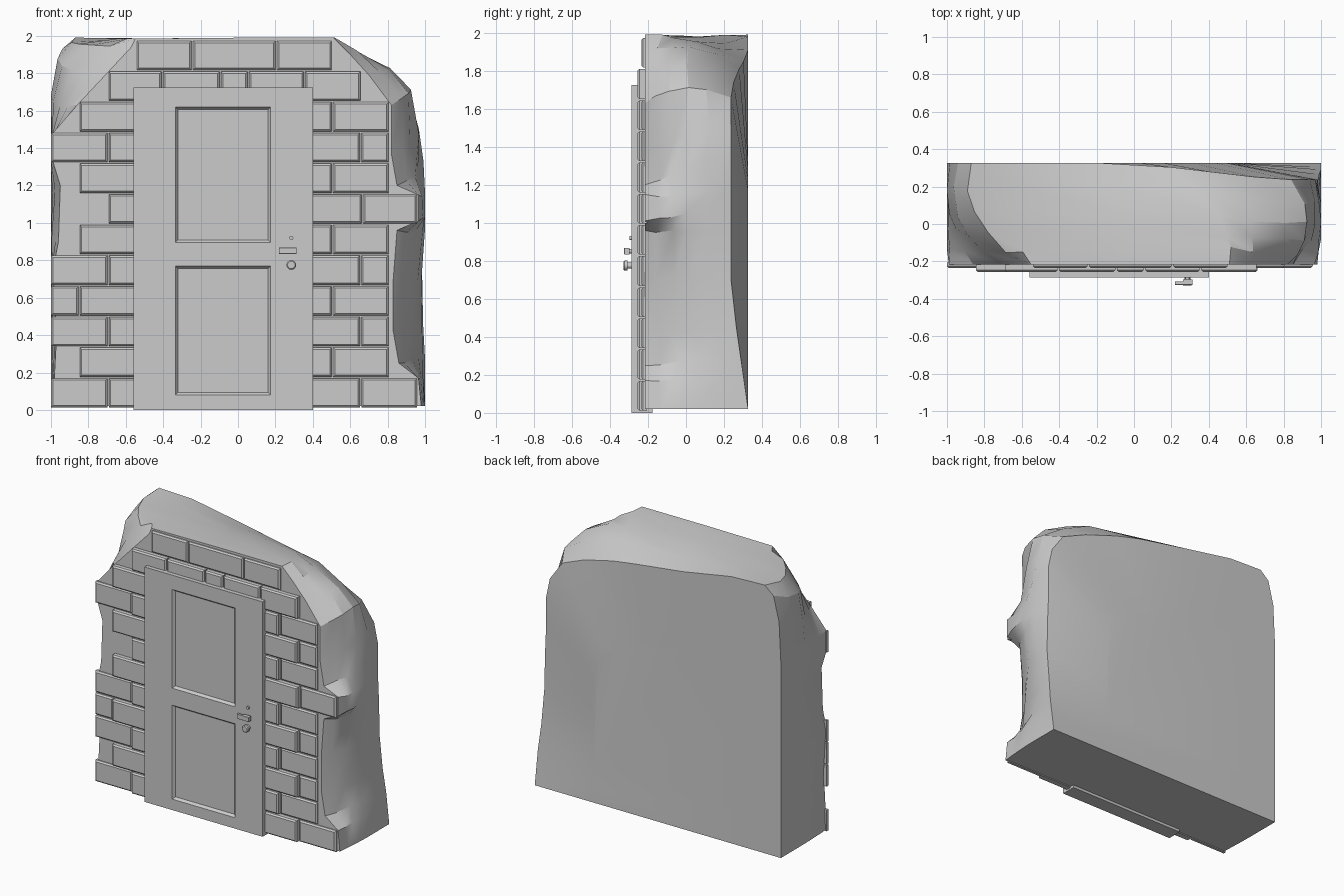
import bpy, bmesh, random
from math import pi, sin
from mathutils import Matrix, Vector

if "Cube" in bpy.data.objects:
    bpy.data.objects.remove(bpy.data.objects["Cube"])

random.seed(4)


def finish(name, bm, smooth=None):
    bmesh.ops.recalc_face_normals(bm, faces=bm.faces)
    me = bpy.data.meshes.new(name)
    bm.to_mesh(me)
    bm.free()
    ob = bpy.data.objects.new(name, me)
    bpy.context.collection.objects.link(ob)
    if smooth:
        bpy.context.view_layer.objects.active = ob
        ob.select_set(True)
        bpy.ops.object.shade_smooth_by_angle(angle=smooth)
        ob.select_set(False)
    return ob


def skin(bm, rings):
    """Join equal rings of vertices and cap both ends."""
    n = len(rings[0])
    for a, b in zip(rings, rings[1:]):
        for i in range(n):
            j = (i + 1) % n
            bm.faces.new((a[i], a[j], b[j], b[i]))
    bm.faces.new(rings[0])
    bm.faces.new(rings[-1])


def block(bm, x0, x1, y0, y1, z0, z1, edge):
    """Box whose front (y0) edges are chamfered by edge."""
    skin(bm, [[bm.verts.new((x, y, z)) for x, z in
               ((x0 + e, z0 + e), (x1 - e, z0 + e), (x1 - e, z1 - e), (x0 + e, z1 - e))]
              for y, e in ((y1, 0), (y0 + edge, 0), (y0, edge))])


def rod(bm, x, z, y0, y1, r0, r1, sides=16):
    """Cylinder or cone along y, from y0 (radius r0) to y1 (radius r1)."""
    m = Matrix.Translation((x, (y0 + y1) / 2, z)) @ Matrix.Rotation(-pi / 2, 4, 'X')
    bmesh.ops.create_cone(bm, cap_ends=True, segments=sides, radius1=r0, radius2=r1,
                          depth=y1 - y0, matrix=m)


# Rock: outline points at front, middle and back of the depth
right = [
    ((.98, .02), (1, .02), (1, .02)), ((.965, .17), (.99, .18), (1, .18)),
    ((.86, .25), (.96, .27), (1, .27)), ((.83, .42), (.95, .42), (.99, .45)),
    ((.83, .7), (.96, .7), (.985, .7)), ((.85, .96), (.985, .95), (.98, .95)),
    ((.965, 1.01), (1, 1.04), (.975, 1.06)), ((.965, 1.15), (.995, 1.15), (.97, 1.2)),
    ((.85, 1.2), (.97, 1.28), (.97, 1.38)), ((.82, 1.37), (.96, 1.47), (.94, 1.52)),
    ((.82, 1.63), (.93, 1.71), (.84, 1.66)), ((.70, 1.79), (.81, 1.82), (.65, 1.74)),
    ((.60, 1.9), (.62, 1.92), (.40, 1.81)), ((.51, 1.99), (.45, 1.96), (.20, 1.85)),
]
left = [
    ((0, 1.99), (-.1, 1.97), (-.2, 1.91)), ((-.55, 1.985), (-.65, 1.985), (-.6, 1.98)),
    ((-.57, 1.94), (-.85, 1.95), (-.87, 1.99)), ((-.71, 1.79), (-.94, 1.84), (-.94, 1.93)),
    ((-.86, 1.63), (-.98, 1.65), (-.985, 1.75)), ((-.99, 1.48), (-1, 1.47), (-1, 1.45)),
    ((-.99, 1.33), (-1, 1.3), (-1, 1.25)), ((-.95, 1.2), (-.985, 1.15), (-1, 1.1)),
    ((-.96, .9), (-1, .9), (-1, .9)), ((-.99, .75), (-1, .72), (-1, .7)),
    ((-.97, .4), (-1, .4), (-1, .4)), ((-.99, .02), (-1, .02), (-1, .02)),
]
bm = bmesh.new()
rings = []
outline = [[Vector(p) for p in row] for row in right + left]
for t in (0, .15, .32, .5, .75, 1):
    ring = []
    for f, m, b in outline:
        p = f * (1 - t) * (1 - 2 * t) + m * 4 * t * (1 - t) + b * t * (2 * t - 1)
        # right rear corner is worn away towards the front
        worn = max(0, min(1, b.x * 1.3)) * max(0, min(1, (b.y - .02) * 1.6))
        y = -.217 + (.544 - .09 * worn) * t
        if 0 < t < 1 and p.y > .1:
            p += Vector((random.uniform(-.008, .008), random.uniform(-.008, .008)))
            y += random.uniform(-.02, .02)
        ring.append(bm.verts.new((max(-1, min(1, p.x)), y, min(1.99, max(.02, p.y)))))
    rings.append(ring)
# flat centre of the back
rings.append([bm.verts.new((-.25 + (b.x + .25) * .62, .327, .02 + (b.y - .02) * .7))
              for f, m, b in outline])
for v, (f, m, b) in zip(rings[-1], outline):
    if b.y < .03:
        v.co.z = .025
skin(bm, rings)
finish("rock_wall", bm, smooth=.4)

# Bricks: per course, the joints left and right of the door
L, R = -.54, .38
courses = [
    ([-1, -.695, L], [R, .655, .96]), ([-.85, L], [R, .505, .808]),
    ([-1, -.695, L], [R, .655, .808]), ([-1, -.85, L], [R, .505, .808]),
    ([-1, -.695, L], [R, .655, .808]), ([-.85, L], [R, .505, .808]),
    ([-.695, L], [R, .665, .96]), ([-.85, L], [R, .505, .808]),
    ([-1, -.695, L], [R, .655, .808]), ([-.85, L], [R, .505, .808]),
    ([-.695, -.405, -.095, .055, .355, .658],), ([-.545, -.245, .205, .505],),
]
bm = bmesh.new()
for i, course in enumerate(courses):
    z = .013 + .164 * i
    for joints in course:
        for a, b in zip(joints, joints[1:]):
            beside_door = b == L or a == R or i == 10
            block(bm, a + (a > -1) * .004, b - .004, -.256 if beside_door else -.235,
                  -.205, z, z + .156, .01)
finish("bricks", bm)

# Door: slab with two sunken panels
bm = bmesh.new()
xs, zs = (-.56, -.335, .175, .40), (0, .08, .77, .895, 1.62, 1.725)
grid = [[bm.verts.new((x, -.286, z)) for x in xs] for z in zs]
panels = []
for r in range(5):
    for c in range(3):
        f = bm.faces.new((grid[r][c], grid[r][c + 1], grid[r + 1][c + 1], grid[r + 1][c]))
        if c == 1 and r in (1, 3):
            panels.append(f)
rim = [e for e in bm.edges if e.is_boundary]
ext = bmesh.ops.extrude_edge_only(bm, edges=rim)["geom"]
back = [v for v in ext if isinstance(v, bmesh.types.BMVert)]
bmesh.ops.translate(bm, verts=back, vec=(0, .11, 0))
bmesh.ops.holes_fill(bm, edges=[e for e in bm.edges if e.is_boundary], sides=0)
bmesh.ops.inset_individual(bm, faces=panels, thickness=.02)
for f in panels:
    bmesh.ops.translate(bm, verts=f.verts, vec=(0, .018, 0))
finish("door", bm)

# Lever handle
bm = bmesh.new()
block(bm, .218, .314, -.325, -.308, .834, .868, .001)
block(bm, .262, .314, -.31, -.298, .834, .868, .001)
rod(bm, .285, .851, -.306, -.28, .012, .012)
finish("door_lever", bm, smooth=.6)

# Round knob and small lock bead
bm = bmesh.new()
rod(bm, .285, .775, -.33, -.324, .02, .026)
rod(bm, .285, .775, -.324, -.308, .026, .026)
rod(bm, .285, .775, -.308, -.28, .016, .016)
finish("door_knob", bm, smooth=.6)
bm = bmesh.new()
rod(bm, .285, .92, -.298, -.28, .011, .011)
finish("lock_bead", bm, smooth=.6)
